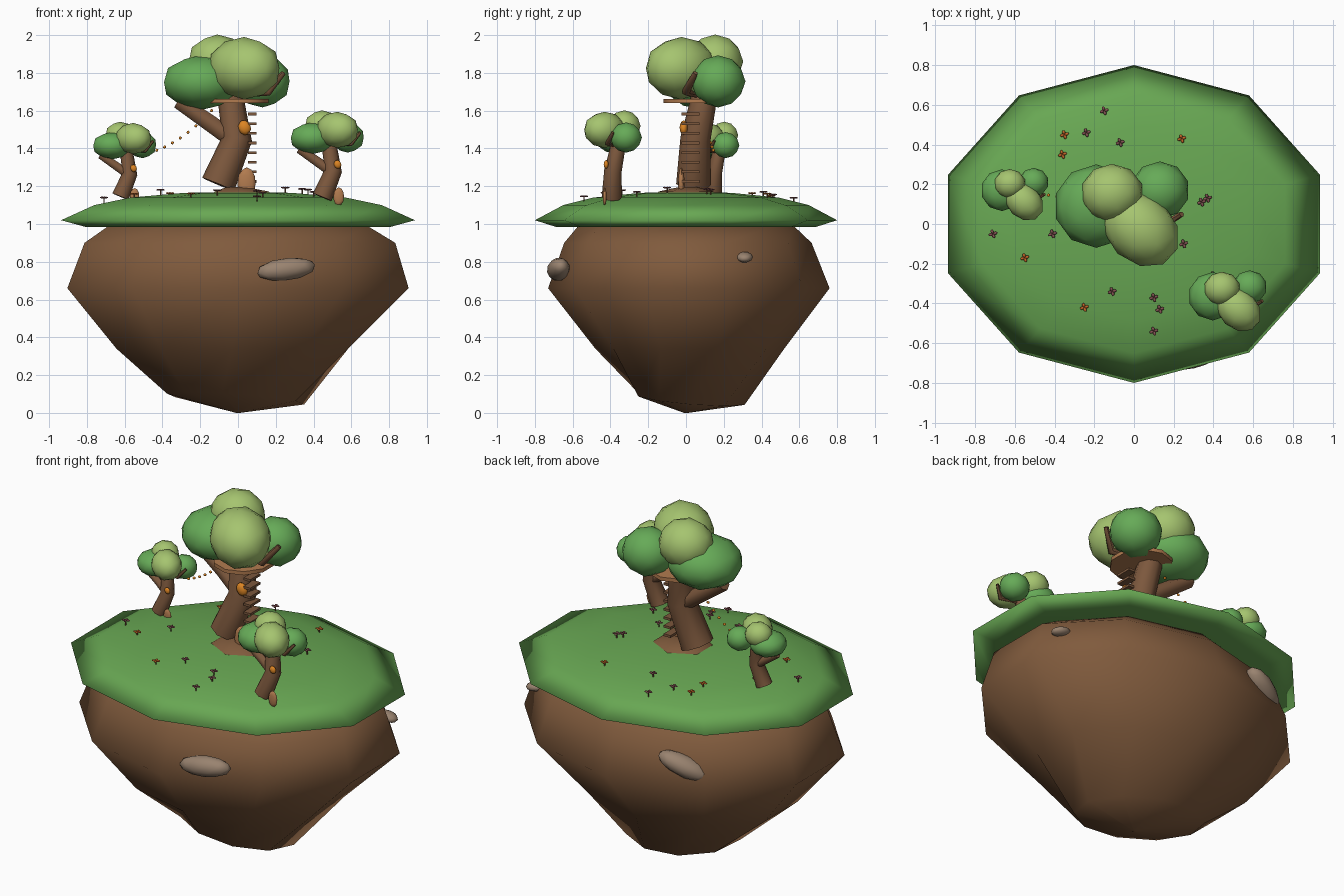
import bpy, bmesh, math
from mathutils import Vector, Matrix, Euler

cube = bpy.data.objects.get("Cube")
if cube:
    bpy.data.objects.remove(cube, do_unlink=True)


def material(name, code):
    lin = [(int(code[i:i + 2], 16) / 255) ** 2.2 for i in (0, 2, 4)] + [1]
    m = bpy.data.materials.new(name)
    m.use_nodes = True
    m.diffuse_color = lin
    m.node_tree.nodes["Principled BSDF"].inputs["Base Color"].default_value = lin
    return m


GRASS = material("grass green", "68A654")
LEAF = material("leaf green", "66A958")
LIGHT = material("light leaf green", "A4C36F")
SOIL = material("soil brown", "7F5B3F")
BARK = material("bark brown", "7B583F")
WOOD = material("plank brown", "B07A50")
LAMP = material("lamp orange", "DC8428")
STONE = material("stone grey", "98826F")
PETAL = material("petal mauve", "825253")
RUST = material("petal rust", "C4662C")


def finish(bm, name, mat, angle=60):
    bmesh.ops.recalc_face_normals(bm, faces=bm.faces[:])
    me = bpy.data.meshes.new(name)
    bm.to_mesh(me)
    bm.free()
    me.materials.append(mat)
    me.shade_smooth()
    me.set_sharp_from_angle(angle=math.radians(angle))
    ob = bpy.data.objects.new(name, me)
    bpy.context.collection.objects.link(ob)
    return ob


def skin(bm, rings):
    """Bridge equal rings of points and cap both ends."""
    loops = [[bm.verts.new(p) for p in ring] for ring in rings]
    n = len(loops[0])
    for a, b in zip(loops, loops[1:]):
        for i in range(n):
            j = (i + 1) % n
            bm.faces.new((a[i], a[j], b[j], b[i]))
    bm.faces.new(loops[0][::-1])
    bm.faces.new(loops[-1])


def lathe(name, mat, rings, sides=10, angle=60):
    """Stack of ellipses (z, centre x, centre y, radius x, radius y)."""
    bm = bmesh.new()
    turns = [math.pi / 2 + math.tau * i / sides for i in range(sides)]
    skin(bm, [[(cx + rx * math.cos(t), cy + ry * math.sin(t), z) for t in turns]
              for z, cx, cy, rx, ry in rings])
    return finish(bm, name, mat, angle)


def tube(name, mat, path, place, sides=8):
    """Tapered limb through (point, radius) pairs."""
    bm = bmesh.new()
    pts = [Vector(p) for p, r in path]
    rings = []
    for i, (p, r) in enumerate(path):
        d = pts[min(i + 1, len(pts) - 1)] - pts[max(i - 1, 0)]
        side = Vector((0, 1, 0)).cross(d).normalized()
        up = d.cross(side).normalized()
        rings.append([place @ (pts[i] + r * (side * math.cos(a) + up * math.sin(a)))
                      for a in (math.tau * k / sides for k in range(sides))])
    skin(bm, rings)
    return finish(bm, name, mat)


def blob(name, mat, centre, size, place=Matrix(), rot=(0, 0, 0), detail=2):
    bm = bmesh.new()
    bmesh.ops.create_icosphere(bm, subdivisions=detail, radius=1)
    bm.transform(place @ Matrix.LocRotScale(Vector(centre), Euler(rot), Vector(size)))
    return finish(bm, name, mat)


# Floating island: soil lump with a twisted, tilted tip, and a soft-edged grass cap
soil = lathe("island_soil", SOIL, [
    (0, 0, 0, .01, .01), (.075, -.02, .025, .37, .29), (.34, -.03, .02, .645, .5),
    (.66, 0, .015, .95, .745), (.9, .01, .01, .865, .655), (.99, 0, 0, .72, .57)], angle=180)
twist = Matrix.Rotation(-.25, 4, "Z")
for v in soil.data.vertices:
    if .05 < v.co.z < .1:
        v.co = twist @ v.co
        v.co.z -= .08 * v.co.x + .09 * v.co.y
lathe("island_grass", GRASS, [
    (.985, 0, 0, .85, .69), (1.02, 0, 0, .985, .8), (1.1, 0, 0, .8, .65),
    (1.14, 0, 0, .6, .49), (1.165, 0, 0, .3, .24), (1.17, 0, 0, .02, .02)], angle=180)

# Stones stuck in the soil
blob("front_stone", STONE, (.255, -.675, .76), (.16, .06, .06), rot=(-.3, -.12, .1))
blob("back_stone", STONE, (-.41, .6, .775), (.16, .07, .06), rot=(0, -.4, .4))
blob("side_stone", STONE, (.78, .31, .825), (.06, .045, .027), rot=(0, .2, 0))

# Trees: one design at three scales (name, scale, offset)
TREES = [("main", 1, (0, 0, 0)), ("left", .5, (-.57, .125, .54)),
         ("right", .58, (.507, -.416, .44))]
for tag, s, offset in TREES:
    M = Matrix.Translation(offset) @ Matrix.Scale(s, 4)
    tube(tag + "_trunk", BARK, [((-.105, .04, 1.21), .092), ((-.005, .05, 1.45), .08),
                                ((-.035, .09, 1.64), .07), ((-.045, .1, 1.75), .06)], M)
    tube(tag + "_left_branch", BARK, [((-.03, .06, 1.45), .046), ((-.15, .08, 1.535), .044),
                                      ((-.315, .09, 1.65), .04)], M, 6)
    tube(tag + "_right_branch", BARK, [((0, .06, 1.69), .022), ((.16, .0, 1.7), .022),
                                       ((.24, .05, 1.8), .014)], M, 6)
    blob(tag + "_left_leaves", LEAF, (-.19, .09, 1.75), (.212, .21, .145), M)
    blob(tag + "_right_leaves", LEAF, (.13, .17, 1.755), (.15, .145, .138), M)
    blob(tag + "_front_leaves", LIGHT, (.033, -.025, 1.825), (.215, .17, .165), M, (0, 0, -.75))
    blob(tag + "_back_leaves", LIGHT, (-.11, .155, 1.86), (.158, .148, .143), M)
    blob(tag + "_window", LAMP, (.035, -.012, 1.51), (.034, .022, .04), M, (0, -.4, 0))
    blob(tag + "_door", WOOD, (.045, -.025, 1.215), (.05, .018, .085), M)

# Bare earth around the main trunk
lathe("earth_patch", SOIL, [(1.155, .02, 0, .18, .16), (1.172, .02, 0, .165, .145),
                            (1.195, -.01, .01, .06, .05)], 6)

# Lookout deck and ladder rungs
lathe("lookout_deck", WOOD, [(1.64, 0, .06, .17, .18), (1.662, 0, .06, .17, .18)], 10)
for i in range(8):
    bm = bmesh.new()
    bmesh.ops.create_cube(bm, size=1)
    bm.transform(Matrix.LocRotScale(Vector((.075, .025, 1.225 + i * .051)), None,
                                    Vector((.045, .095, .014))))
    finish(bm, "ladder_rung", BARK)

# String of lamps sagging between two trees
for i in range(8):
    t = i / 7
    z = 1.39 + .21 * t - .1 * t * (1 - t)
    blob("string_lamp", LAMP, (-.43 + .29 * t, .145 - .05 * t, z), (.009,) * 3, detail=1)

# Small flowers scattered on the grass
MAUVE_SPOTS = [(-.15, .57), (-.24, .46), (-.07, .41), (-.71, -.05), (-.41, -.05),
               (.34, .11), (.37, .13), (.25, -.1), (.4, -.26), (-.11, -.34),
               (.1, -.37), (.13, -.43), (.1, -.54)]
RUST_SPOTS = [(-.35, .45), (-.36, .35), (-.55, -.17), (.24, .43), (-.25, -.42)]
for spots, mat in ((MAUVE_SPOTS, PETAL), (RUST_SPOTS, RUST)):
    for x, y in spots:
        ground = 1.165 - .11 * ((x / .95) ** 2 + (y / .77) ** 2)
        tube("flower_stem", BARK, [((x, y, ground - .02), .004), ((x, y, ground + .035), .004)],
             Matrix(), 5)
        for k in range(4):
            a = k * math.pi / 2 + .3
            blob("flower_petal", mat, (x + .012 * math.cos(a), y + .012 * math.sin(a),
                                       ground + .037), (.012, .009, .005), rot=(0, 0, a), detail=1)
